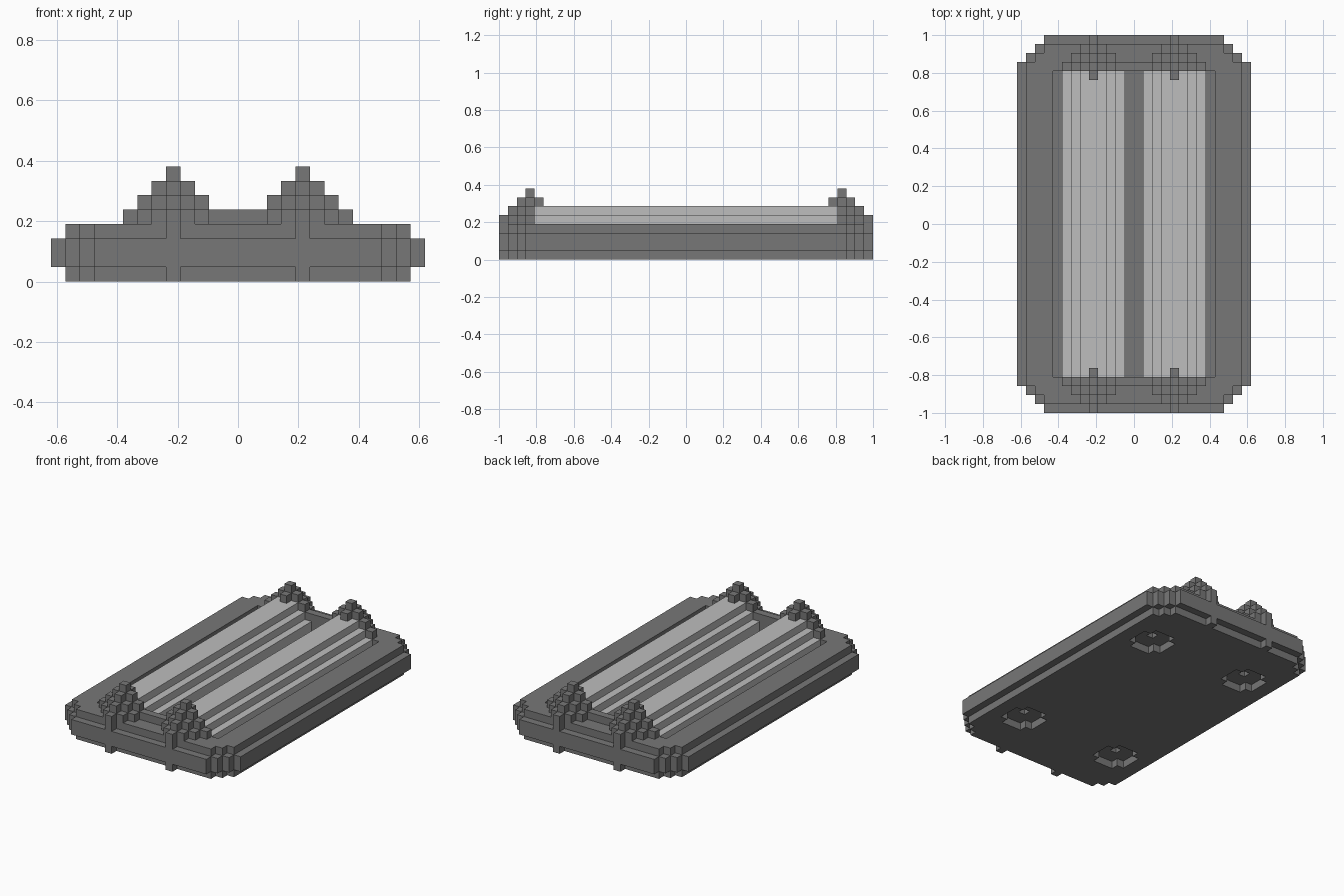
import bpy, bmesh
from mathutils import Matrix, Vector

U = 2 / 42  # size of one block

cube = bpy.data.objects.get("Cube")
if cube:
    bpy.data.objects.remove(cube, do_unlink=True)


def material(name, v):
    m = bpy.data.materials.new(name)
    m.use_nodes = True
    m.diffuse_color = (v, v, v, 1)
    m.node_tree.nodes["Principled BSDF"].inputs["Base Color"].default_value = (v, v, v, 1)
    return m


dark = material("dark grey", 0.185)
light = material("light grey", 0.51)


def finish(name, bm, mat):
    bmesh.ops.recalc_face_normals(bm, faces=bm.faces)
    bmesh.ops.scale(bm, vec=(U, U, U), verts=bm.verts)
    me = bpy.data.meshes.new(name)
    bm.to_mesh(me)
    bm.free()
    me.materials.append(mat)
    ob = bpy.data.objects.new(name, me)
    bpy.context.collection.objects.link(ob)
    return ob


def add_box(bm, x0, x1, y0, y1, z0, z1):
    size = Matrix.Diagonal((abs(x1 - x0), abs(y1 - y0), z1 - z0, 1))
    mid = Matrix.Translation(((x0 + x1) / 2, (y0 + y1) / 2, (z0 + z1) / 2))
    bmesh.ops.create_cube(bm, size=1, matrix=mid @ size)


def add_prism(bm, points, offset):
    face = bm.faces.new([bm.verts.new(p) for p in points])
    ext = bmesh.ops.extrude_face_region(bm, geom=[face])
    verts = [v for v in ext["geom"] if isinstance(v, bmesh.types.BMVert)]
    bmesh.ops.translate(bm, vec=Vector(offset), verts=verts)


def mirrored(q):
    """Full outline from the points of its first quarter."""
    r = q[::-1]
    return (q + [(-x, y) for x, y in r] + [(-x, -y) for x, y in q]
            + [(x, -y) for x, y in r])


def slab(name, quarter, z0, z1, centres=((0, 0),)):
    bm = bmesh.new()
    for cx, cy in centres:
        pts = [(cx + x, cy + y, z0) for x, y in mirrored(quarter)]
        add_prism(bm, pts, (0, 0, z1 - z0))
    return finish(name, bm, dark)


def cut(target, cutter):
    cutter.hide_render = True
    mod = target.modifiers.new("cut", "BOOLEAN")
    mod.operation = "DIFFERENCE"
    mod.solver = "EXACT"
    mod.object = cutter
    bpy.context.view_layer.objects.active = target
    bpy.ops.object.modifier_apply(modifier=mod.name)
    bpy.data.objects.remove(cutter, do_unlink=True)


# Tray body: wide middle band between two narrower layers
wide = [(13, 18), (12, 18), (12, 19), (11, 19), (11, 20), (10, 20), (10, 21)]
narrow = [(12, 18), (11, 18), (11, 19), (10, 19), (10, 20)]
bottom_layer = slab("bottom_layer", narrow, 0, 1)
middle_band = slab("middle_band", wide, 1, 3)
top_rim = slab("top_rim", narrow, 3, 4)

# Long opening in the tray
for part in (middle_band, top_rim):
    cut(part, slab("opening_cutter", [(9, 17)], 2, 5))

# Four stepped recesses underneath, each with a pin hole
corners = [(sx * 7.5, sy * 12.5) for sx in (-1, 1) for sy in (-1, 1)]
octagon = [(2.5, 1.5), (1.5, 1.5), (1.5, 2.5)]
cut(bottom_layer, slab("recess_cutter", octagon, -1, 2, corners))
cut(middle_band, slab("pin_cutter", [(0.5, 0.5)], 0, 1.9, corners))

# Two stepped light rods lying in the opening
half = [(3.5, 2), (3.5, 4), (2.5, 4), (2.5, 5), (1.5, 5), (1.5, 6)]
profile = half + [(-x, z) for x, z in half[::-1]]
for side, cx in (("left", 4.5), ("right", -4.5)):
    bm = bmesh.new()
    add_prism(bm, [(cx + x, -17, z) for x, z in profile], (0, 34, 0))
    finish(side + "_rod", bm, light)

# Stepped peaks at the rod ends: (half width, outer y, inner y, z0, z1)
peak = [
    (0.5, 21, 20, 0, 1), (0.5, 21, 20, 3, 5),
    (1.5, 20, 19, 4, 5), (0.5, 20, 19, 5, 6),
    (2.5, 19, 18, 4, 5), (1.5, 19, 18, 5, 6), (0.5, 19, 18, 6, 7),
    (2.5, 18, 17, 5, 6), (1.5, 18, 17, 6, 7), (0.5, 18, 17, 7, 8),
    (0.5, 17, 16, 6, 7),
]
for end, sy in (("front", -1), ("back", 1)):
    # Low wall joining the two peaks
    bm = bmesh.new()
    add_box(bm, -8, 8, sy * 17, sy * 18, 4, 5)
    finish(end + "_wall", bm, dark)
    for side, cx in (("left", 4.5), ("right", -4.5)):
        bm = bmesh.new()
        for w, y0, y1, z0, z1 in peak:
            add_box(bm, cx - w, cx + w, sy * y0, sy * y1, z0, z1)
        finish(f"{end}_{side}_peak", bm, dark)
